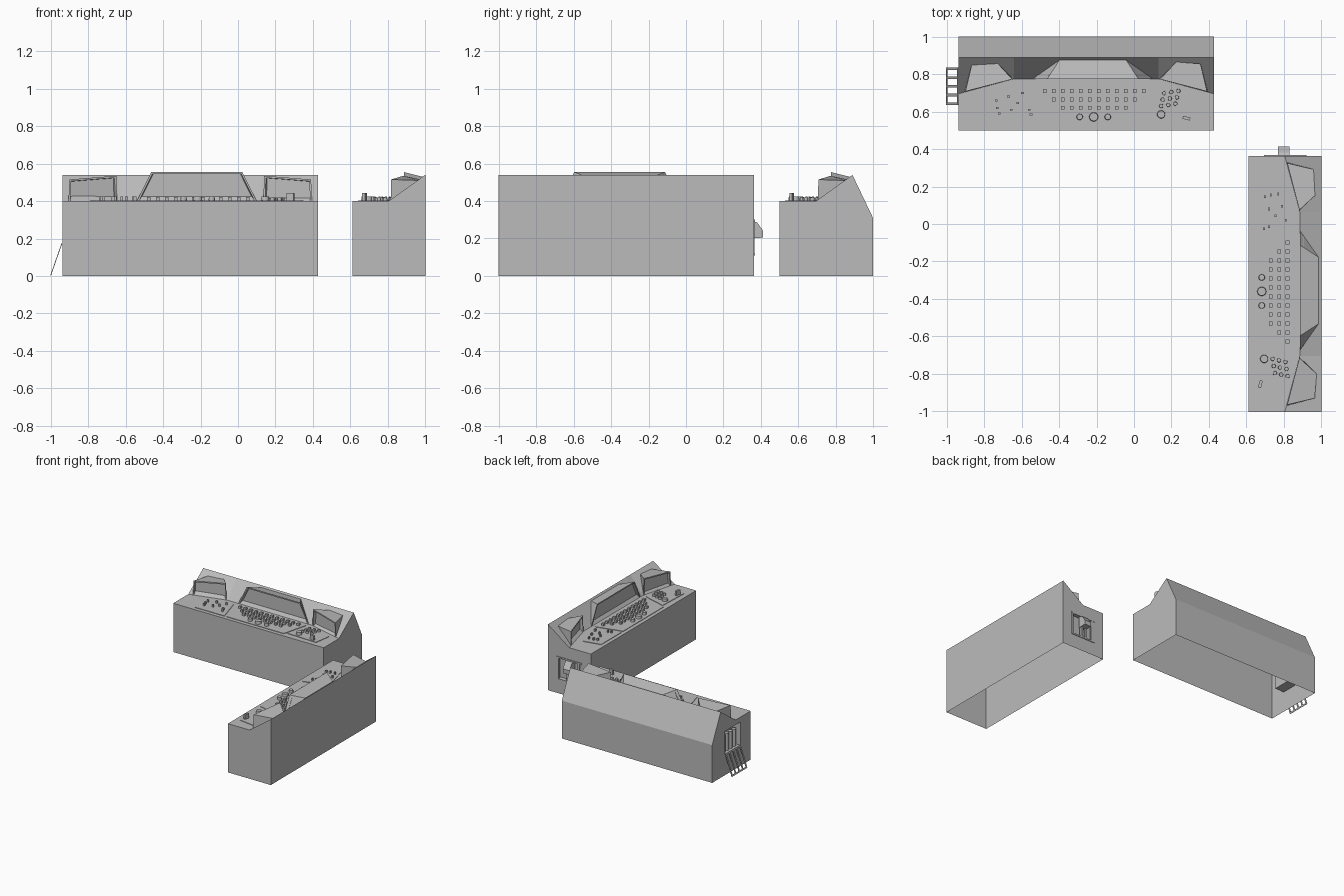
import bpy, bmesh, math
from mathutils import Matrix, Vector

if "Cube" in bpy.data.objects:
    bpy.data.objects.remove(bpy.data.objects["Cube"], do_unlink=True)

grey = bpy.data.materials.new("console_grey")
grey.use_nodes = True
grey.diffuse_color = (0.5, 0.5, 0.5, 1)
grey.node_tree.nodes["Principled BSDF"].inputs["Base Color"].default_value = (0.5, 0.5, 0.5, 1)

HALF, DEPTH, DECK, TOP = 0.683, 0.39, 0.40, 0.54
MID = 0.035  # the central hood and keys sit slightly off centre


def finish(bm, name, place):
    """Turn a console-space bmesh into a placed object."""
    bm.transform(place)
    mesh = bpy.data.meshes.new(name)
    bm.to_mesh(mesh)
    bm.free()
    mesh.materials.append(grey)
    obj = bpy.data.objects.new(name, mesh)
    bpy.context.collection.objects.link(obj)
    return obj


def add_box(bm, low, high, matrix=Matrix()):
    low, high = Vector(low), Vector(high)
    size = Matrix.Diagonal((*(high - low), 1))
    bmesh.ops.create_cube(bm, size=1, matrix=matrix @ Matrix.Translation((low + high) / 2) @ size)


def add_knob(bm, u, v, radius, top, segments=12):
    base = DECK - 0.01
    bmesh.ops.create_cone(bm, cap_ends=True, segments=segments, radius1=radius,
                          radius2=radius * 0.85, depth=top - base,
                          matrix=Matrix.Translation((u, v, (top + base) / 2)))


def add_prism(bm, points, offset):
    face = bm.faces.new([bm.verts.new(p) for p in points])
    new = bmesh.ops.extrude_face_region(bm, geom=[face])["geom"]
    bmesh.ops.translate(bm, vec=offset, verts=[g for g in new if isinstance(g, bmesh.types.BMVert)])
    bmesh.ops.recalc_face_normals(bm, faces=bm.faces[:])


def shell(name, place, back_slope, hatch_low, hatch_high):
    """Body with a bent slope behind the deck, a cut hatch and an open base."""
    bm = bmesh.new()
    us = (-HALF, -0.385, 0.385, HALF)
    bend = (0.195, 0.275, 0.275, 0.195)
    rings = []
    for u, b in zip(us, bend):
        ring = [(0, 0), (0, DECK), (b, DECK), (DEPTH, TOP)]
        ring += [(0.5, 0.31), (0.5, 0)] if back_slope else [(DEPTH, 0)]
        rings.append([bm.verts.new((u, v, z)) for v, z in ring])
    count = len(rings[0])
    for a, b in zip(rings, rings[1:]):
        for i in range(count):
            j = (i + 1) % count
            bm.faces.new((a[i], a[j], b[j], b[i]))
    bm.faces.new(rings[0])
    bm.faces.new(rings[-1])
    bmesh.ops.recalc_face_normals(bm, faces=bm.faces[:])
    body = finish(bm, name, place)

    # hatch recess in the end wall
    bm = bmesh.new()
    add_box(bm, hatch_low, hatch_high)
    cutter = finish(bm, name + "_hatch_cutter", place)
    cut = body.modifiers.new("hatch", "BOOLEAN")
    cut.object, cut.operation, cut.solver = cutter, "DIFFERENCE", "EXACT"
    graph = bpy.context.evaluated_depsgraph_get()
    body.data = bpy.data.meshes.new_from_object(body.evaluated_get(graph))
    body.modifiers.clear()
    bpy.data.objects.remove(cutter, do_unlink=True)

    # open base
    bm = bmesh.new()
    bm.from_mesh(body.data)
    base = [f for f in bm.faces if all(v.co.z < 0.001 for v in f.verts)]
    bmesh.ops.delete(bm, geom=base, context="FACES")
    bm.to_mesh(body.data)
    bm.free()


def hood(name, place, bottom, front, back):
    """Screen hood: framed front, flat top and two tapering cheeks (left point, right point)."""
    bm = bmesh.new()
    bl, br, fl, fr, kl, kr = [bm.verts.new(p) for p in (*bottom, *front, *back)]
    screen = bm.faces.new((bl, br, fr, fl))
    bm.faces.new((fl, fr, kr, kl))
    bm.faces.new((bl, fl, kl))
    bm.faces.new((br, kr, fr))
    bm.normal_update()
    bmesh.ops.inset_region(bm, faces=[screen], thickness=0.01, use_even_offset=True)
    bmesh.ops.inset_region(bm, faces=[screen], thickness=0.002, depth=-0.02)
    finish(bm, name, place)


def hoods(prefix, place):
    hood(prefix + "_centre_hood", place,
         [(MID + s * 0.32, 0.275, DECK) for s in (-1, 1)],
         [(MID + s * 0.243, 0.275, 0.555) for s in (-1, 1)],
         [(MID + s * 0.178, 0.375, 0.53) for s in (-1, 1)])
    for side, s in (("right", -1), ("left", 1)):
        rows = [[(s * 0.65, 0.205, DECK), (s * 0.39, 0.273, DECK)],
                [(s * 0.645, 0.208, 0.515), (s * 0.395, 0.273, 0.535)],
                [(s * 0.61, 0.355, 0.51), (s * 0.48, 0.365, 0.515)]]
        hood(f"{prefix}_{side}_hood", place, *[sorted(r) for r in rows])


def controls(prefix, place):
    # thin deck plates
    plates = {
        "centre_plate": [(-0.275, 0.245), (0.355, 0.245), (0.3, 0.03), (-0.22, 0.03)],
        "right_plate": [(-0.535, 0.175), (-0.3, 0.235), (-0.24, 0.03), (-0.505, 0.03)],
        "left_plate": [(0.375, 0.24), (0.605, 0.18), (0.585, 0.04), (0.32, 0.05)],
    }
    for name, outline in plates.items():
        bm = bmesh.new()
        add_prism(bm, [(u, v, DECK - 0.003) for u, v in outline], (0, 0, 0.007))
        finish(bm, f"{prefix}_{name}", place)

    # keyboard rows
    bm = bmesh.new()
    for number, v in ((12, 0.21), (10, 0.165), (8, 0.12)):
        for i in range(number):
            u = MID + 0.008 + (i - (number - 1) / 2) * 0.048
            add_box(bm, (u - 0.01, v - 0.01, DECK - 0.01), (u + 0.01, v + 0.01, 0.422))
    finish(bm, prefix + "_keys", place)

    # dials: three in the middle, a cluster on the left plate
    bm = bmesh.new()
    for u, r in ((-0.075, 0.018), (0, 0.026), (0.075, 0.018)):
        add_knob(bm, MID + 0.005 + u, 0.072, r, 0.425, 20)
    add_knob(bm, 0.4, 0.085, 0.023, 0.425, 20)
    for i in range(3):
        for j in range(3):
            add_knob(bm, 0.4 + i * 0.038 + j * 0.008, 0.13 + j * 0.034 + i * 0.006, 0.012, 0.42)
    finish(bm, prefix + "_dials", place)

    # small raised switch
    bm = bmesh.new()
    turn = Matrix.Translation((0.535, 0.065, 0)) @ Matrix.Rotation(-0.25, 4, "Z")
    add_box(bm, (-0.02, -0.008, DECK - 0.01), (0.02, 0.008, 0.442), turn)
    finish(bm, prefix + "_switch", place)

    # slider levers on the right plate
    bm = bmesh.new()
    for u, v in ((-0.48, 0.16), (-0.475, 0.12), (-0.465, 0.09), (-0.415, 0.18), (-0.4, 0.11),
                 (-0.34, 0.2), (-0.365, 0.145), (-0.305, 0.11), (-0.295, 0.085)):
        add_box(bm, (u - 0.007, v - 0.005, DECK - 0.01), (u + 0.007, v + 0.005, 0.425))
    finish(bm, prefix + "_sliders", place)


def open_grille(place):
    # grille hinged outwards at the foot of the hatch
    bm = bmesh.new()
    lean = Matrix.Translation((-HALF - 0.002, 0, 0.175)) @ Matrix.Rotation(math.atan(0.35), 4, "Y")
    for i in range(5):
        v = 0.142 + i * 0.0465
        add_box(bm, (-0.002, v - 0.007, -0.183), (0.002, v + 0.007, 0), lean)
    for z in (-0.183, -0.012):
        add_box(bm, (-0.002, 0.135, z), (0.002, 0.335, z + 0.012), lean)
    finish(bm, "open_grille", place)

    # canisters inside the hatch
    bm = bmesh.new()
    for i in range(4):
        bmesh.ops.create_cone(bm, cap_ends=True, segments=12, radius1=0.018, radius2=0.018, depth=0.14,
                              matrix=Matrix.Translation((-0.645, 0.165 + i * 0.047, 0.24)))
    finish(bm, "hatch_canisters", place)


def lever_panel(place):
    # slotted panel with a header bar
    bm = bmesh.new()
    for v in (0.1, 0.16, 0.2, 0.29):
        add_box(bm, (-HALF - 0.004, v, 0.12), (-HALF + 0.012, v + 0.018, 0.3))
    for z in (0.11, 0.29):
        add_box(bm, (-HALF - 0.005, 0.085, z), (-HALF + 0.01, 0.31, z + 0.012))
    finish(bm, "slotted_panel", place)

    # protruding lever
    bm = bmesh.new()
    profile = ((-0.02, 0.3), (0.018, 0.285), (0.05, 0.24), (0.05, 0.205), (-0.02, 0.2))
    add_prism(bm, [(-HALF - out, 0.16, z) for out, z in profile], (0, 0.06, 0))
    finish(bm, "panel_lever", place)


rear = Matrix.Translation((-0.255, 0.5, 0))
side = Matrix.Translation((0.61, -0.32, 0)) @ Matrix.Rotation(-math.pi / 2, 4, "Z")

shell("rear_console", rear, True, (-0.8, 0.135, 0.17), (-0.6, 0.335, 0.36))
shell("side_console", side, False, (-0.8, 0.1, 0.12), (-0.65, 0.305, 0.295))
for prefix, place in (("rear", rear), ("side", side)):
    hoods(prefix, place)
    controls(prefix, place)
open_grille(rear)
lever_panel(side)
